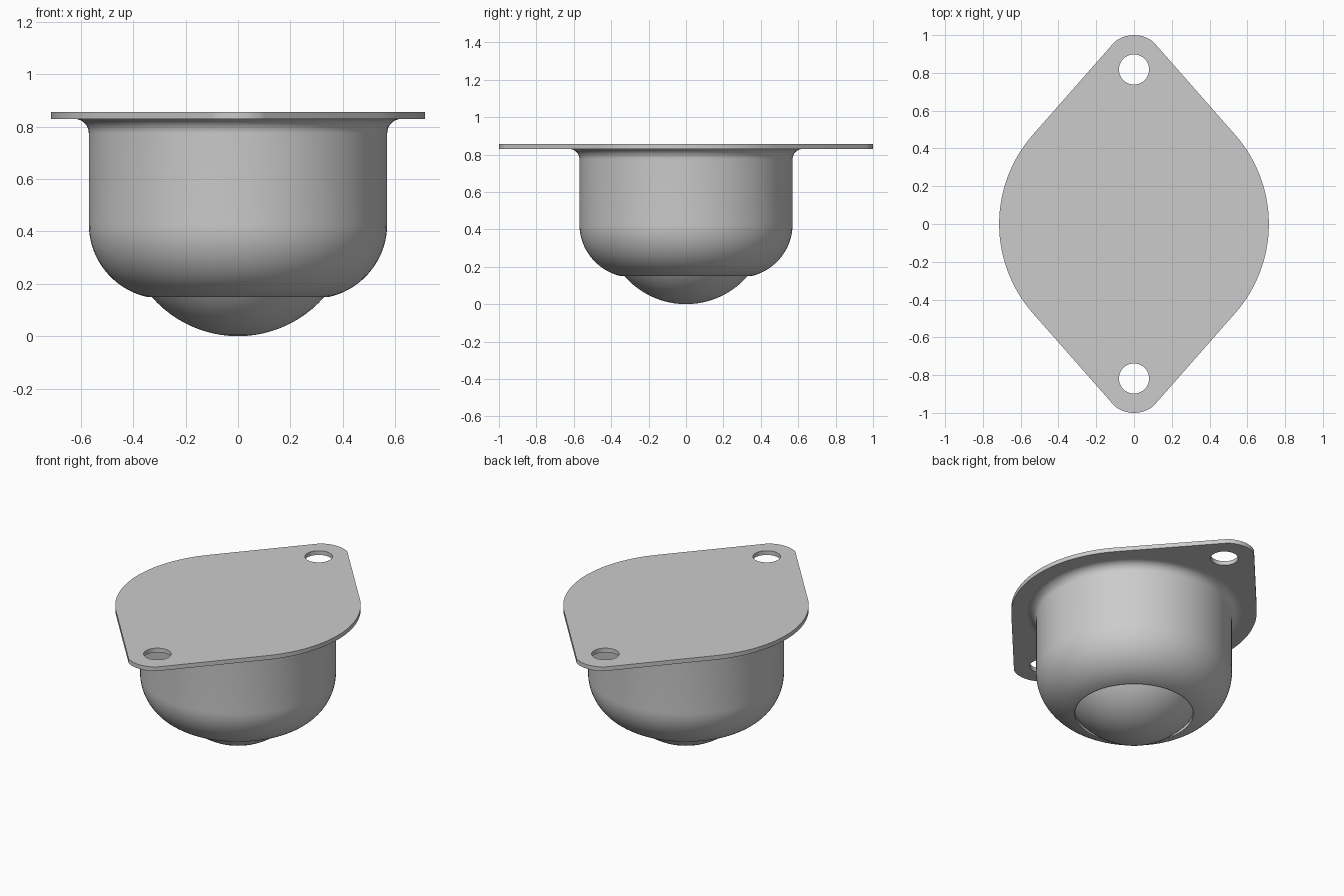
import bpy, bmesh
from math import sin, cos, pi, radians, sqrt, asin, acos, atan2

cube = bpy.data.objects.get("Cube")
if cube:
    bpy.data.objects.remove(cube, do_unlink=True)

# One plain steel grey
steel = bpy.data.materials.new("steel_grey")
steel.use_nodes = True
GREY = (0.6, 0.6, 0.6, 1)
steel.diffuse_color = GREY
steel.node_tree.nodes["Principled BSDF"].inputs["Base Color"].default_value = GREY


def arc(cx, cy, r, start, end, n):
    """Points on a circle from start to end, in radians."""
    return [(cx + r * cos(start + (end - start) * i / n),
             cy + r * sin(start + (end - start) * i / n)) for i in range(n + 1)]


def finish(obj, angle=35):
    obj.data.materials.clear()
    obj.data.materials.append(steel)
    bpy.ops.object.select_all(action='DESELECT')
    obj.select_set(True)
    bpy.context.view_layer.objects.active = obj
    bpy.ops.object.shade_smooth_by_angle(angle=radians(angle))


def add_mesh(name, bm):
    bmesh.ops.recalc_face_normals(bm, faces=bm.faces)
    mesh = bpy.data.meshes.new(name)
    bm.to_mesh(mesh)
    bm.free()
    obj = bpy.data.objects.new(name, mesh)
    bpy.context.collection.objects.link(obj)
    finish(obj)
    return obj


PLATE_BOTTOM, PLATE_TOP = 0.83, 0.857


# Mounting plate: round middle, straight tapers, small rounded ends, two holes
def mounting_plate():
    big_r, tip_x, tip_y = 0.714, 0.1, 0.967
    tangent = pi / 2 - atan2(tip_x, tip_y) - acos(big_r / sqrt(tip_x**2 + tip_y**2))
    sag = 1 - tip_y
    tip_r = (tip_x**2 + sag**2) / (2 * sag)
    half = asin(tip_x / tip_r)
    outline = arc(0, 0, big_r, -tangent, tangent, 32)
    outline += arc(0, 1 - tip_r, tip_r, pi / 2 - half, pi / 2 + half, 12)
    outline += [(-x, -y) for x, y in outline]
    holes = [arc(0, s * 0.818, 0.08, 0, 2 * pi, 48)[:-1] for s in (1, -1)]

    curve = bpy.data.curves.new("plate_outline", 'CURVE')
    curve.dimensions = '2D'
    curve.fill_mode = 'BOTH'
    curve.extrude = (PLATE_TOP - PLATE_BOTTOM) / 2
    for loop in [outline] + holes:
        spline = curve.splines.new('POLY')
        spline.points.add(len(loop) - 1)
        for point, (x, y) in zip(spline.points, loop):
            point.co = (x, y, 0, 1)
        spline.use_cyclic_u = True
    helper = bpy.data.objects.new("plate_outline", curve)
    bpy.context.collection.objects.link(helper)
    depsgraph = bpy.context.evaluated_depsgraph_get()
    mesh = bpy.data.meshes.new_from_object(helper.evaluated_get(depsgraph))
    bpy.data.objects.remove(helper, do_unlink=True)

    bm = bmesh.new()
    bm.from_mesh(mesh)
    bpy.data.meshes.remove(mesh)
    bmesh.ops.remove_doubles(bm, verts=bm.verts, dist=1e-5)
    bmesh.ops.translate(bm, verts=bm.verts, vec=(0, 0, (PLATE_TOP + PLATE_BOTTOM) / 2))
    add_mesh("mounting_plate", bm)


# Housing: sheet cup with a flared top, rounded bottom and round opening
def housing():
    wall_r, bend, bend_z, mouth, sheet, flare = 0.57, 0.285, 0.428, 0.345, 0.027, 0.055
    cx = wall_r - bend

    def bottom(r):
        return arc(cx, bend_z, r, -acos((mouth - cx) / r), 0, 20)

    outer = bottom(bend) + arc(wall_r + flare, PLATE_BOTTOM - flare, flare, pi, pi / 2, 10)
    inner = bottom(bend - sheet) + [(wall_r - sheet, PLATE_BOTTOM)]
    profile = inner[::-1] + outer
    bm = bmesh.new()
    verts = [bm.verts.new((r, 0, z)) for r, z in profile]
    edges = [bm.edges.new(pair) for pair in zip(verts, verts[1:])]
    bmesh.ops.spin(bm, geom=verts + edges, cent=(0, 0, 0), axis=(0, 0, 1),
                   angle=2 * pi, steps=96, use_merge=True)
    bmesh.ops.remove_doubles(bm, verts=bm.verts, dist=1e-5)
    add_mesh("housing", bm)


# Rolling ball sitting in the opening
def ball():
    radius = 0.437
    bm = bmesh.new()
    bmesh.ops.create_uvsphere(bm, u_segments=64, v_segments=40, radius=radius)
    bmesh.ops.translate(bm, verts=bm.verts, vec=(0, 0, radius))
    # Trim the small cap that would reach the plate
    bmesh.ops.bisect_plane(bm, geom=bm.verts[:] + bm.edges[:] + bm.faces[:],
                           plane_co=(0, 0, PLATE_BOTTOM - 0.005), plane_no=(0, 0, 1),
                           clear_outer=True)
    add_mesh("ball", bm)


mounting_plate()
housing()
ball()
